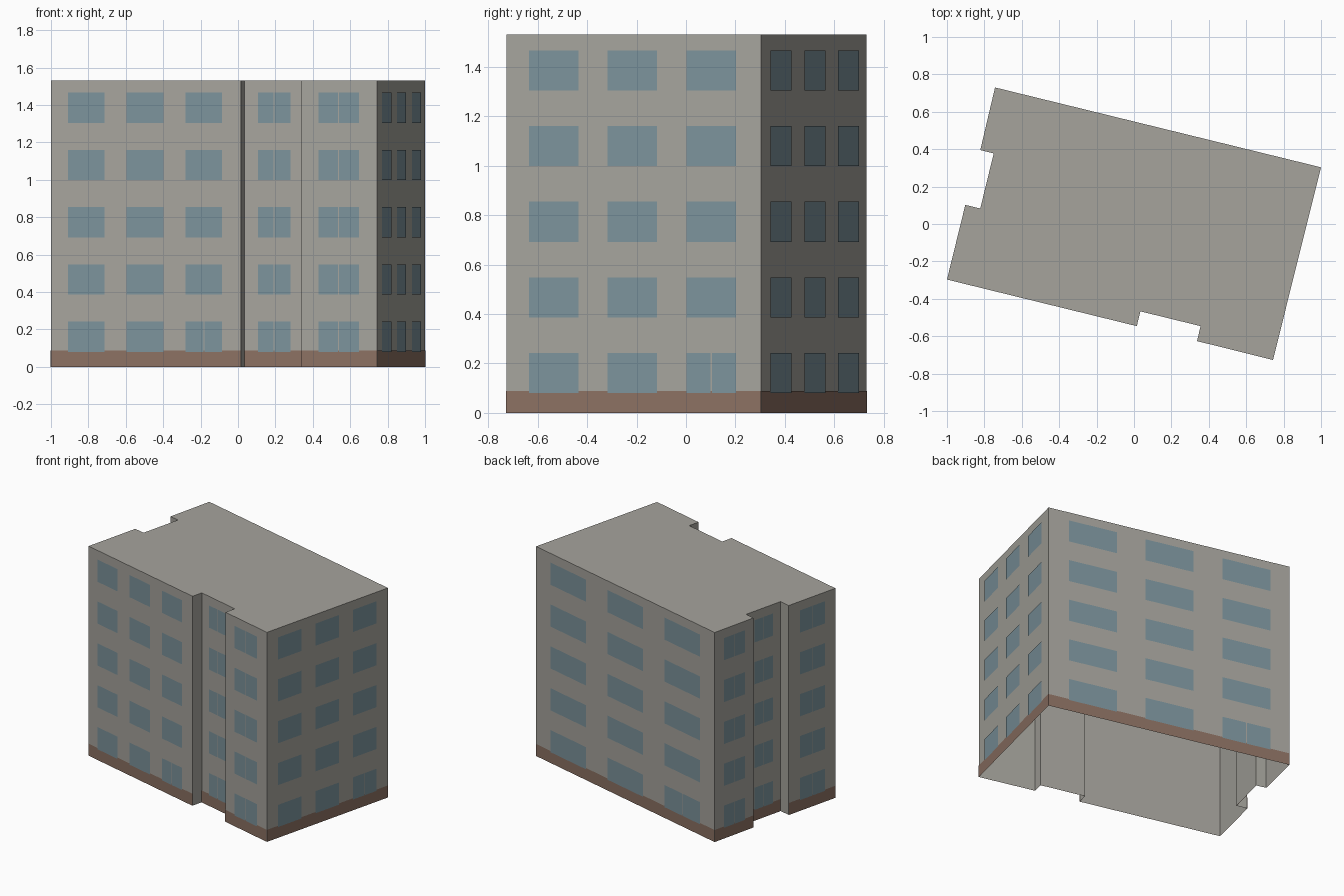
import bpy
import bmesh
from mathutils import Vector

cube = bpy.data.objects.get("Cube")
if cube:
    bpy.data.objects.remove(cube)

HEIGHT = 1.53
BASE_TOP = 0.088
FLOORS = 5
FIRST_SILL, FLOOR_STEP, WINDOW_HEIGHT = 0.08, 0.306, 0.162
PANE_GAP = 0.006


def material(name, rgb):
    mat = bpy.data.materials.new(name)
    mat.use_nodes = True
    mat.diffuse_color = (*rgb, 1)
    mat.node_tree.nodes["Principled BSDF"].inputs["Base Color"].default_value = (*rgb, 1)
    return mat


def finish(bm, name, mat):
    mesh = bpy.data.meshes.new(name)
    bm.to_mesh(mesh)
    bm.free()
    mesh.materials.append(mat)
    obj = bpy.data.objects.new(name, mesh)
    bpy.context.collection.objects.link(obj)
    return obj


def wall_plate(bm, a, b, start, end, low, high, offset):
    """Flat panel just outside wall a-b, spanning distances start to end."""
    along = (b - a).normalized()
    out = Vector((along.y, -along.x)) * offset
    p, q = a + along * start + out, a + along * end + out
    corners = [(p, low), (q, low), (q, high), (p, high)]
    bm.faces.new([bm.verts.new((c.x, c.y, z)) for c, z in corners])


concrete = material("warm grey concrete", (0.38, 0.37, 0.335))
brick = material("brown brick", (0.26, 0.163, 0.123))
glass = material("blue grey glass", (0.2, 0.292, 0.33))

# Footprint, counter-clockwise from the front corner on the -x side
outline = [Vector(p) for p in (
    (-1, -0.297), (0.015, -0.546), (0.034, -0.467), (0.356, -0.546),
    (0.337, -0.626), (0.743, -0.727), (1, 0.303), (-0.743, 0.73),
    (-0.822, 0.395), (-0.75, 0.377), (-0.822, 0.083), (-0.902, 0.102))]
edges = list(zip(outline, outline[1:] + outline[:1]))

# Walls and flat roof, open underneath
bm = bmesh.new()
bottom = [bm.verts.new((p.x, p.y, 0)) for p in outline]
top = [bm.verts.new((p.x, p.y, HEIGHT)) for p in outline]
for i in range(len(outline)):
    j = (i + 1) % len(outline)
    bm.faces.new((bottom[i], bottom[j], top[j], top[i]))
bm.faces.new(top)
finish(bm, "building_shell", concrete)

# Plinth band and windows on every main wall; the short returns stay plain
base, windows = bmesh.new(), bmesh.new()
for a, b in edges:
    length = (b - a).length
    if length < 0.15:
        continue
    wall_plate(base, a, b, 0, length, 0, BASE_TOP, 0.002)
    if length > 1.5:
        centres, half = (0.183, 0.502, 0.821), 0.1
    elif length > 0.8:
        centres, half = (0.187, 0.496, 0.806), 0.097
    else:
        centres, half = (0.498,), 0.268
    for floor in range(FLOORS):
        low = FIRST_SILL + floor * FLOOR_STEP
        for centre in centres:
            left, mid, right = [(centre + s * half) * length for s in (-1, 0, 1)]
            # Narrow walls have paired panes, as does the last ground window
            paired = len(centres) == 1 or (floor == 0 and centre == centres[-1])
            if paired:
                spans = [(left, mid - PANE_GAP / 2), (mid + PANE_GAP / 2, right)]
            else:
                spans = [(left, right)]
            for start, end in spans:
                wall_plate(windows, a, b, start, end, low, low + WINDOW_HEIGHT, 0.004)
finish(base, "brick_plinth", brick)
finish(windows, "windows", glass)
